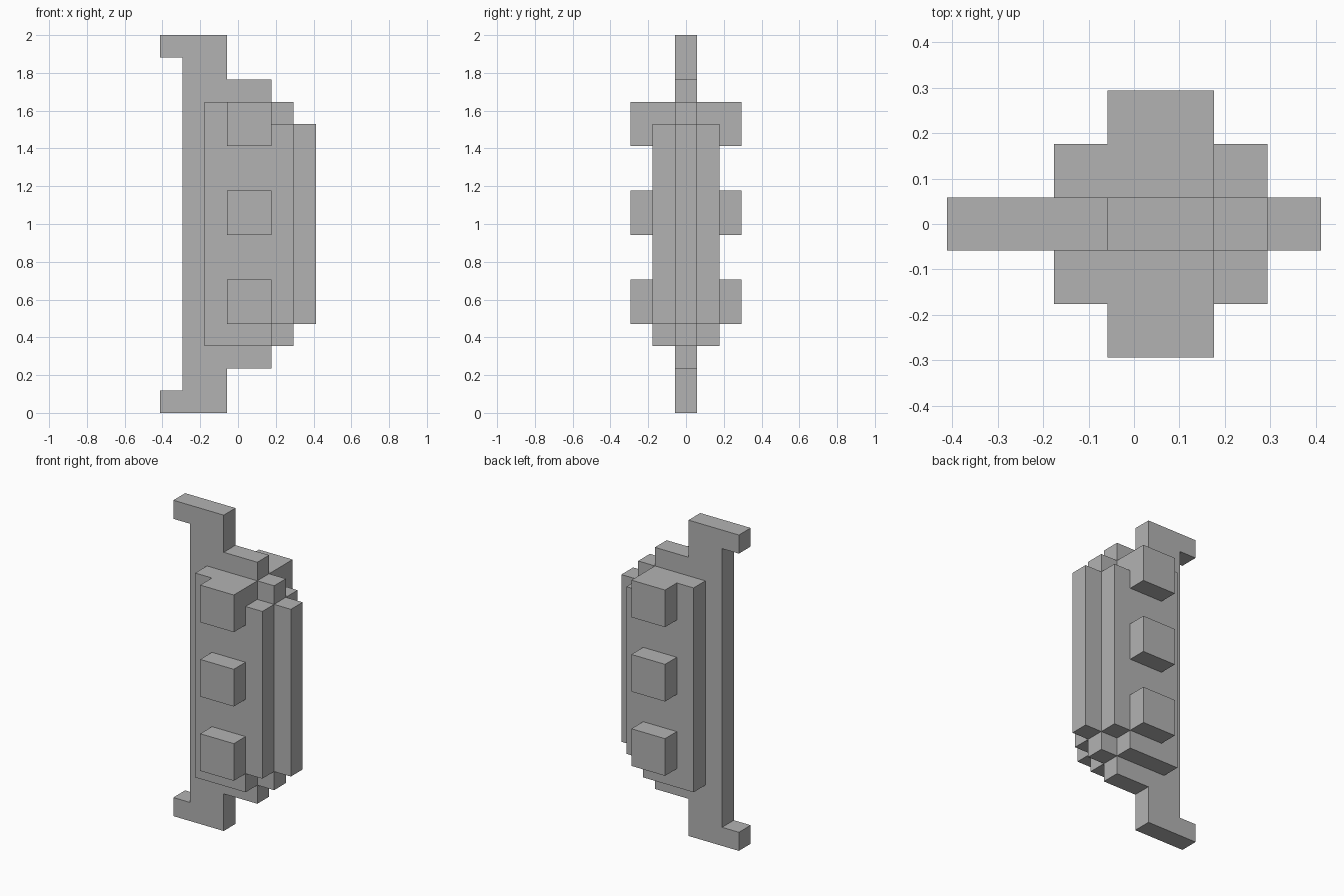
import bpy
import bmesh

cube = bpy.data.objects.get("Cube")
if cube:
    bpy.data.objects.remove(cube, do_unlink=True)

UNIT = 2 / 17      # one block step
MIDDLE = 8.5       # half of the height, in steps

grey = bpy.data.materials.new("plain grey")
grey.use_nodes = True
colour = (0.45, 0.45, 0.45, 1)
grey.diffuse_color = colour
grey.node_tree.nodes["Principled BSDF"].inputs["Base Color"].default_value = colour


def prism(name, outline, y0, y1):
    """Extrude an x-z outline, given in block steps, from y0 to y1."""
    bm = bmesh.new()
    face = bm.faces.new([bm.verts.new((x * UNIT, y0 * UNIT, z * UNIT)) for x, z in outline])
    result = bmesh.ops.extrude_face_region(bm, geom=[face])
    moved = [v for v in result["geom"] if isinstance(v, bmesh.types.BMVert)]
    bmesh.ops.translate(bm, verts=moved, vec=(0, (y1 - y0) * UNIT, 0))
    bmesh.ops.recalc_face_normals(bm, faces=bm.faces)
    mesh = bpy.data.meshes.new(name)
    bm.to_mesh(mesh)
    bm.free()
    mesh.materials.append(grey)
    obj = bpy.data.objects.new(name, mesh)
    bpy.context.collection.objects.link(obj)
    return obj


def mirror_up(lower):
    """Close a lower half outline with its reflection about mid height."""
    return lower + [(x, 2 * MIDDLE - z) for x, z in reversed(lower)]


# Central plate with hooked ends and a stepped edge
plate = mirror_up([(-2.5, 1), (-3.5, 1), (-3.5, 0), (-0.5, 0), (-0.5, 2),
                   (1.5, 2), (1.5, 3), (2.5, 3), (2.5, 4), (3.5, 4)])
prism("central_plate", plate, -0.5, 0.5)

# Stepped slab and three studs on each face
slab = mirror_up([(-1.5, 3), (1.5, 3), (1.5, 4), (2.5, 4)])
for side, sign in (("front", -1), ("back", 1)):
    prism(side + "_slab", slab, sign * 0.5, sign * 1.5)
    for label, z in (("lower", 4), ("middle", 8), ("upper", 12)):
        square = [(-0.5, z), (1.5, z), (1.5, z + 2), (-0.5, z + 2)]
        prism(f"{side}_{label}_stud", square, sign * 1.5, sign * 2.5)
